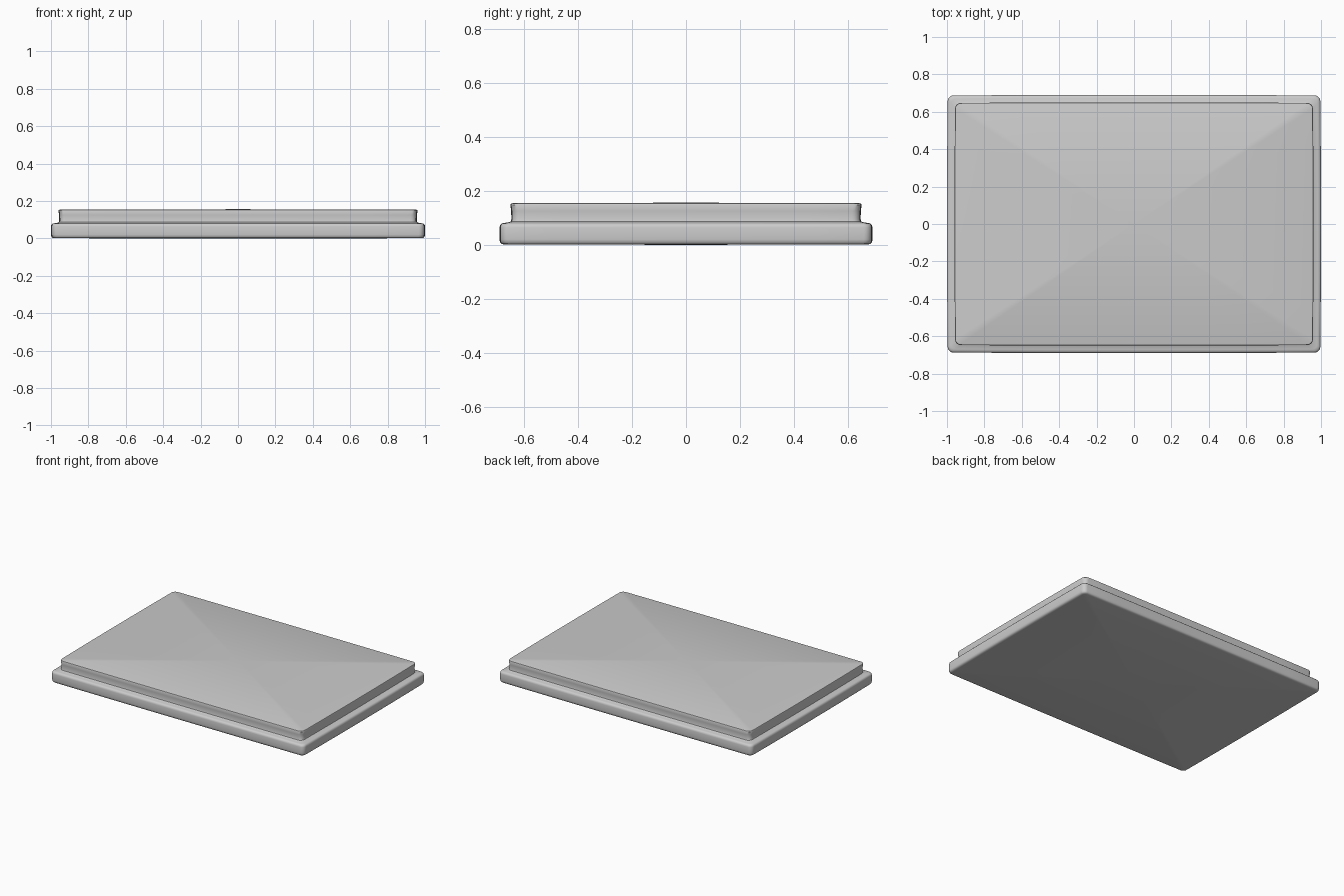
import bpy, bmesh, math

if "Cube" in bpy.data.objects:
    bpy.data.objects.remove(bpy.data.objects["Cube"])


def ring(hx, hy, r, z, bulge=0.004, seg=5, cuts=8):
    """Rounded rectangle outline whose long edges bow out very slightly."""
    pts = []
    for i, (sx, sy) in enumerate(((1, 1), (-1, 1), (-1, -1), (1, -1))):
        cx, cy = sx * (hx - r), sy * (hy - r)
        for k in range(seg + 1):
            a = math.pi / 2 * (i + k / seg)
            pts.append((cx + r * math.cos(a), cy + r * math.sin(a)))
        # straight run towards the next corner
        nx, ny = ((-1, 1), (-1, -1), (1, -1), (1, 1))[i]
        x0, y0 = pts[-1]
        horizontal = i % 2 == 0
        x1 = nx * (hx - r) if horizontal else x0
        y1 = y0 if horizontal else ny * (hy - r)
        for k in range(1, cuts):
            t = k / cuts
            pts.append((x0 + (x1 - x0) * t, y0 + (y1 - y0) * t))
    out = []
    for x, y in pts:
        fx = 1 - bulge * (y / hy) ** 2
        fy = 1 - bulge * (x / hx) ** 2
        out.append((x * fx, y * fy, z))
    return out


# Section of the slab: inset from the outer edge, corner radius, height
section = [
    (0.020, 0.020, 0.001), (0.008, 0.025, 0.003), (0.002, 0.030, 0.009),
    (0.000, 0.030, 0.020), (0.000, 0.030, 0.064), (0.002, 0.030, 0.073),
    (0.008, 0.028, 0.079), (0.018, 0.026, 0.081),
    (0.036, 0.030, 0.084), (0.042, 0.030, 0.087), (0.044, 0.030, 0.095),
    (0.043, 0.030, 0.125), (0.040, 0.030, 0.148), (0.042, 0.030, 0.152),
    (0.048, 0.028, 0.154),
]

bm = bmesh.new()
rings = [[bm.verts.new(p) for p in ring(1.0 - d, 0.69 - d, r, z)]
         for d, r, z in section]
n = len(rings[0])
for a, b in zip(rings, rings[1:]):
    for i in range(n):
        j = (i + 1) % n
        bm.faces.new((a[i], a[j], b[j], b[i]))

# Flat underside and very slightly crowned top
for loop, z in ((rings[0], 0.0), (rings[-1], 0.156)):
    centre = bm.verts.new((0, 0, z))
    for i in range(n):
        bm.faces.new((loop[i], loop[(i + 1) % n], centre))

bmesh.ops.recalc_face_normals(bm, faces=bm.faces)
mesh = bpy.data.meshes.new("stepped_slab")
bm.to_mesh(mesh)
bm.free()
slab = bpy.data.objects.new("stepped_slab", mesh)
bpy.context.collection.objects.link(slab)
bpy.context.view_layer.objects.active = slab
slab.select_set(True)
bpy.ops.object.shade_smooth_by_angle(angle=math.radians(40))
